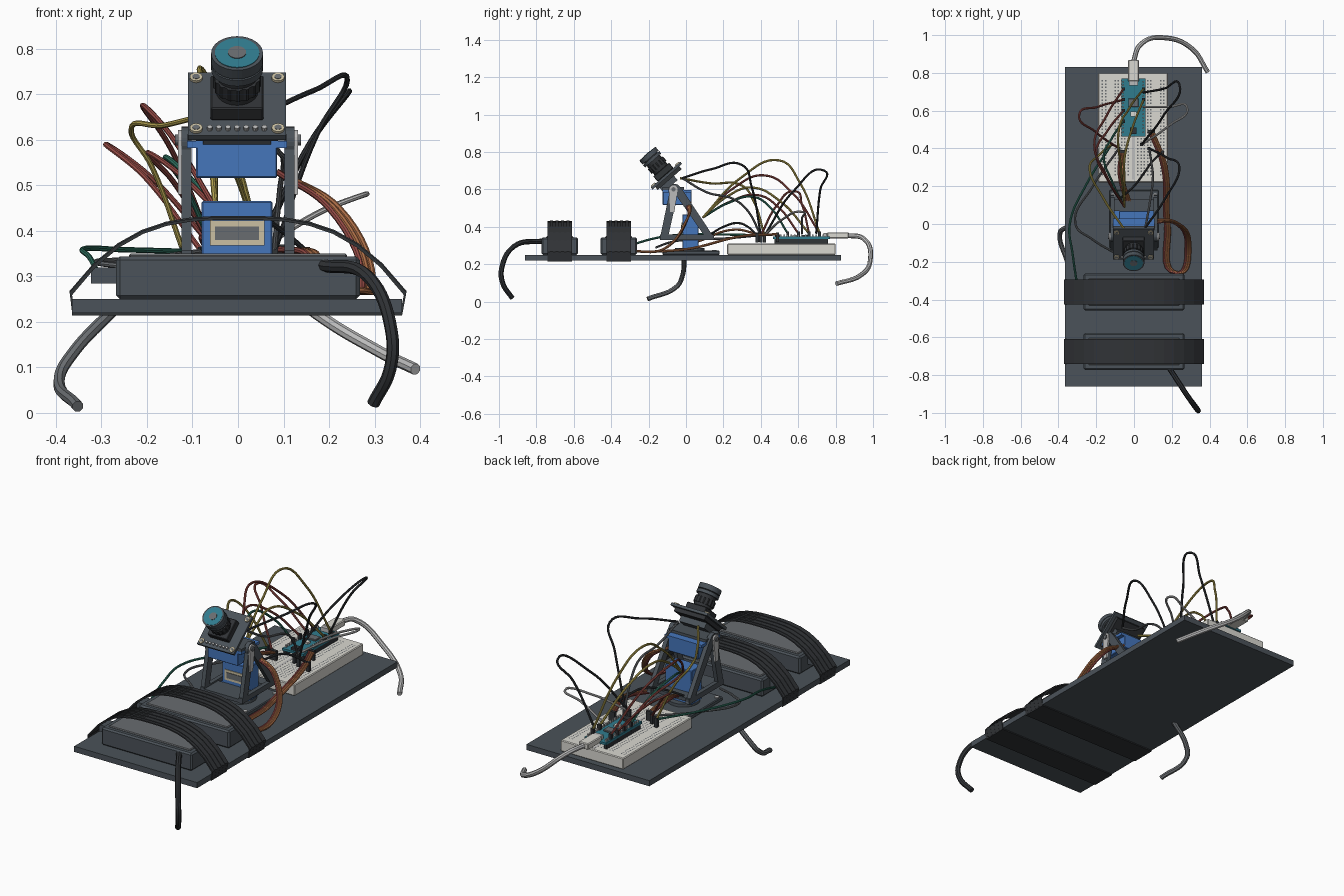
import bpy, bmesh
from math import radians, cos, sin, pi
from mathutils import Matrix, Vector

if "Cube" in bpy.data.objects:
    bpy.data.objects.remove(bpy.data.objects["Cube"])

COL = dict(slate=(.07, .085, .1), dark=(.03, .033, .037), grey=(.14, .15, .16), blue=(.06, .18, .5),
           white=(.7, .69, .64), teal=(.03, .2, .27), silver=(.5, .5, .5), cream=(.6, .53, .36),
           yellow=(.45, .36, .08), red=(.3, .07, .06), green=(.03, .17, .12), orange=(.4, .15, .06))
mats = {}
I = Matrix.Identity(4)


def paint(ob, col):
    if col not in mats:
        mats[col] = bpy.data.materials.new(col)
        mats[col].diffuse_color = (*COL[col], 1)
    ob.data.materials.append(mats[col])


def finish(name, bm, col, M=I):
    me = bpy.data.meshes.new(name)
    bmesh.ops.recalc_face_normals(bm, faces=bm.faces)
    bm.transform(M)
    bm.to_mesh(me)
    bm.free()
    ob = bpy.data.objects.new(name, me)
    bpy.context.collection.objects.link(ob)
    paint(ob, col)


def box(name, c, size, col, M=I, bevel=0):
    bm = bmesh.new()
    bmesh.ops.create_cube(bm, size=1)
    bmesh.ops.scale(bm, vec=size, verts=bm.verts)
    bmesh.ops.translate(bm, vec=c, verts=bm.verts)
    if bevel:
        bmesh.ops.bevel(bm, geom=bm.edges[:], offset=bevel, segments=1, affect='EDGES')
    finish(name, bm, col, M)


def prism(name, pts, lo, hi, col, axis='X', M=I):
    """Extrude a polygon along X (points y,z), Y (points x,z) or Z (points x,y)."""
    put = {'X': lambda a, b: (lo, a, b), 'Y': lambda a, b: (a, lo, b), 'Z': lambda a, b: (a, b, lo)}[axis]
    bm = bmesh.new()
    f = bm.faces.new([bm.verts.new(put(*p)) for p in pts])
    r = bmesh.ops.extrude_face_region(bm, geom=[f])
    d = Vector([(hi - lo) * (axis == k) for k in 'XYZ'])
    bmesh.ops.translate(bm, verts=[v for v in r['geom'] if isinstance(v, bmesh.types.BMVert)], vec=d)
    finish(name, bm, col, M)


def disc(name, c, r, lo, hi, col, axis='Z', M=I, n=24, rib=0):
    ring = [(r - rib * (i // 2 % 2), 2 * pi * i / n) for i in range(n)]
    prism(name, [(c[0] + q * cos(a), c[1] + q * sin(a)) for q, a in ring], lo, hi, col, axis, M)


def wire(name, pts, r, col, plug=False):
    cu = bpy.data.curves.new(name, 'CURVE')
    cu.dimensions = '3D'
    cu.bevel_depth, cu.bevel_resolution, cu.resolution_u, cu.use_fill_caps = r, 2, 8, True
    sp = cu.splines.new('BEZIER')
    sp.bezier_points.add(len(pts) - 1)
    for b, p in zip(sp.bezier_points, pts):
        b.co = p
        b.handle_left_type = b.handle_right_type = 'AUTO'
    ob = bpy.data.objects.new(name, cu)
    bpy.context.collection.objects.link(ob)
    paint(ob, col)
    bpy.ops.object.select_all(action='DESELECT')
    ob.select_set(True)
    bpy.context.view_layer.objects.active = ob
    bpy.ops.object.convert(target='MESH')
    bpy.ops.object.shade_smooth_by_angle()
    if plug:
        x, y, z = pts[-1]
        box(name + '_plug', (x, y, z - .015), (.016, .016, .05), 'dark')


def arc(name, a, top, b, col):
    """Loose jumper wire from a over its highest bend to b."""
    def mid(p):
        return [p[k] + (top[k] - p[k]) * f for k, f in enumerate((.6, .5, .7))]
    wire(name, [a, mid(a), top, mid(b), b], .006, col, True)


# base plate
box('base_plate', (-.002, -.015, .235), (.725, 1.69, .03), 'slate')

# battery packs with arched, ribbed straps
arch = [(.37 * k / 7, .43 - .165 * abs(k / 7) ** 3) for k in range(-7, 8)]
arch = [(-.364, .216)] + arch + [(.361, .216)]
inner = [(x * .985, z - .006 if z > .22 else z) for x, z in arch[::-1]]
for k, y in enumerate((-.36, -.675)):
    box(f'battery_{k}', (0, y, .297), (.535, .195, .094), 'slate', bevel=.008)
    box(f'battery_lid_{k}', (0, y, .345), (.48, .145, .01), 'grey', bevel=.004)
    box(f'battery_socket_{k}', (-.293, y, .302), (.06, .07, .035), 'slate')
    for i in range(9):
        rib = [(x, z + i % 2 * .003) for x, z in arch]
        y0 = y - .066 + i * .0147
        prism(f'strap_{k}_{i}', rib + inner, y0, y0 + .0147, 'dark', 'Y')
    box(f'strap_under_{k}', (-.002, y, .218), (.725, .132, .008), 'dark')

# breadboard, holes and centre groove
box('breadboard', (-.005, .51, .28), (.37, .58, .06), 'white', bevel=.004)
bm = bmesh.new()
cols = [.026 + .0171 * i for i in (0, 1, 2, 3, 4, 7, 8)]
for x in [s * c - .005 for s in (-1, 1) for c in cols]:
    for j in range(30):
        bmesh.ops.create_grid(bm, x_segments=1, y_segments=1, size=.004,
                              matrix=Matrix.Translation((x, .262 + j * .0171, .3105)))
finish('breadboard_holes', bm, 'grey')
box('breadboard_groove', (-.005, .51, .31), (.012, .55, .0016), 'silver')


# microcontroller board with pins, chips and plug
def pin(s, j):
    return (-.003 + s * .053, .487 + j * .019, .365)


box('controller_board', (-.003, .617, .341), (.126, .305, .012), 'teal')
for s in (-1, 1):
    box('pin_strip', (-.003 + s * .053, .617, .322), (.014, .285, .025), 'dark')
    for j in range(15):
        x, y, z = pin(s, j)
        box('header_pin', (x, y, .352), (.008, .008, .016), 'silver')
box('controller_chip', (-.003, .642, .351), (.054, .045, .01), 'grey', bevel=.002)
box('reset_button', (-.003, .582, .352), (.03, .025, .01), 'white')
box('pin_block', (-.003, .493, .353), (.034, .035, .014), 'dark')
box('usb_socket', (-.003, .757, .357), (.046, .045, .022), 'silver')
box('usb_plug', (-.003, .812, .354), (.057, .115, .033), 'white', bevel=.004)

# thick cables
wire('usb_cable', [(-.003, .86, .354), (.03, .945, .34), (.17, .985, .22), (.31, .925, .135), (.39, .805, .096)],
     .013, 'silver')
wire('front_cable', [(.185, -.76, .325), (.29, -.92, .295), (.337, -.985, .18), (.335, -.98, .1), (.297, -.93, .02)],
     .014, 'dark')
wire('side_cable', [(-.27, -.01, .23), (-.36, -.02, .135), (-.392, -.05, .08), (-.352, -.205, .014)], .013, 'grey')

# pan base and lower servo
box('pan_foot', (0, .027, .261), (.26, .305, .022), 'slate', bevel=.004)
disc('pan_collar', (0, .02), .08, .27, .288, 'slate')
for x in (-.112, .112):
    for y in (-.1, .15):
        disc('foot_screw', (x, y), .012, .27, .277, 'silver', n=12)
box('lower_servo', (-.002, .024, .375), (.156, .088, .18), 'blue', bevel=.003)
box('lower_servo_ears', (-.002, .024, .331), (.214, .088, .013), 'blue')
box('servo_label', (-.002, -.021, .395), (.12, .006, .055), 'cream')
box('servo_label_panel', (-.002, -.0235, .395), (.096, .007, .03), 'grey')

# turning bracket with A-frame arms
for s in (-1, 1):
    lo, hi = s * .102, s * .124
    box('arm_foot', (s * .113, .005, .344), (.022, .29, .028), 'slate')
    prism('arm_rear_leg', [(.155, .335), (.11, .335), (-.075, .6), (-.055, .628), (-.02, .6)], lo, hi, 'slate')
    prism('arm_front_leg', [(-.14, .335), (-.098, .335), (-.05, .55), (-.085, .6)], lo, hi, 'slate')
    disc('arm_pivot', (-.06, .595), .034, lo, hi, 'slate', 'X')
    prism('servo_horn', [(-.085, .48), (-.062, .48), (-.045, .6), (-.09, .6)], hi, s * .132, 'silver')
    disc('horn_hub', (-.067, .6), .022, hi, s * .132, 'silver', 'X')
    disc('horn_screw', (-.067, .6), .012, s * .13, s * .138, 'grey', 'X', n=12)
box('bracket_front', (0, -.08, .341), (.22, .118, .018), 'slate')
box('bracket_rear', (0, .1, .341), (.22, .06, .018), 'slate')

# upper servo
box('upper_servo', (-.003, -.048, .554), (.178, .153, .076), 'blue', bevel=.003)
box('upper_servo_flange', (-.002, -.048, .59), (.22, .153, .015), 'blue')
box('tilt_cradle', (-.002, -.067, .605), (.22, .115, .014), 'slate')

# tilted camera: board, holder, lens
T = Matrix.Translation((-.002, -.1, .668)) @ Matrix.Rotation(radians(41), 4, 'X')
box('camera_board', (0, 0, .007), (.216, .21, .014), 'slate', T)
box('camera_back', (0, 0, -.01), (.18, .17, .02), 'dark', T)
box('camera_mount', (0, -.02, -.034), (.15, .1, .032), 'slate', T)
for x in (-.09, .09):
    for y in (-.085, .085):
        disc('mount_screw', (x, y), .014, .013, .02, 'cream', M=T, n=16)
        disc('screw_socket', (x, y), .008, .02, .021, 'grey', M=T, n=12)
for i in range(7):
    disc('solder_pin', (-.06 + i * .02, -.085), .006, .013, .022, 'silver', M=T, n=8)
box('lens_holder', (0, 0, .032), (.116, .112, .036), 'dark', T, .003)
disc('lens_barrel', (0, 0), .046, .05, .162, 'dark', M=T)
disc('focus_ring', (0, 0), .053, .066, .098, 'dark', M=T, n=64, rib=.003)
disc('lens_head', (0, 0), .057, .115, .132, 'slate', M=T, n=32)
disc('lens_rim', (0, 0), .057, .136, .162, 'slate', M=T, n=32)
disc('lens_glass', (0, 0), .049, .16, .1635, 'lens' if 'lens' in COL else 'teal', M=T, n=32)
disc('lens_iris', (0, 0), .02, .163, .1655, 'grey', M=T)

# three-strand servo leads
for i, c in enumerate(('red', 'orange', 'orange')):
    o = i * .011
    wire('tilt_lead', [(.085, o, .53), (.2 + o, .01, .45), (.275 + o, -.12, .28), (.22 + o, -.26, .27),
                       (.165 + o, 0, .28), (.15 + o, .3, .35), (.08 + o, .49, .36)], .007, c, True)
    wire('pan_lead', [(o - .02, .06, .32), (o - .08, .26, .385), (o - .07, .385, .36)], .006, c, True)

# jumper wires between camera, servos, breadboard row and controller pins
row = [(-.12 + .04 * i, .42 - .02 * (i % 2), .355) for i in range(6)]
cam_l, cam_r, hub = (-.05, -.03, .66), (.06, -.02, .66), (-.05, .09, .45)
jumpers = [('yellow', cam_l, (-.235, .3, .62), row[0]), ('yellow', hub, (-.08, .5, .755), pin(1, 12)),
           ('yellow', hub, (-.05, .35, .61), pin(1, 9)), ('red', hub, (-.21, .42, .675), pin(-1, 12)),
           ('red', hub, (-.2, .38, .57), pin(-1, 6)), ('red', row[1], (-.29, .58, .59), pin(-1, 9)),
           ('dark', cam_r, (.24, .3, .73), row[5]), ('dark', pin(1, 11), (.24, .74, .7), row[4]),
           ('dark', (-.08, .13, .36), (.06, .28, .42), (.15, .38, .355)),
           ('silver', pin(1, 7), (.28, .62, .48), row[4]), ('green', hub, (-.16, .36, .56), pin(-1, 3)),
           ('green', (-.3, -.33, .29), (-.34, 0, .36), row[0]), ('grey', (-.09, -.16, .29), (-.31, 0, .33), row[1]),
           ('grey', cam_r, (.1, .25, .55), row[5])]
for i, (c, a, top, b) in enumerate(jumpers):
    arc(f'jumper_wire_{i}', a, top, b, c)

for m in bpy.data.materials:
    if m.users and not m.is_grease_pencil:
        m.use_nodes = True
        m.node_tree.nodes["Principled BSDF"].inputs["Base Color"].default_value = m.diffuse_color
